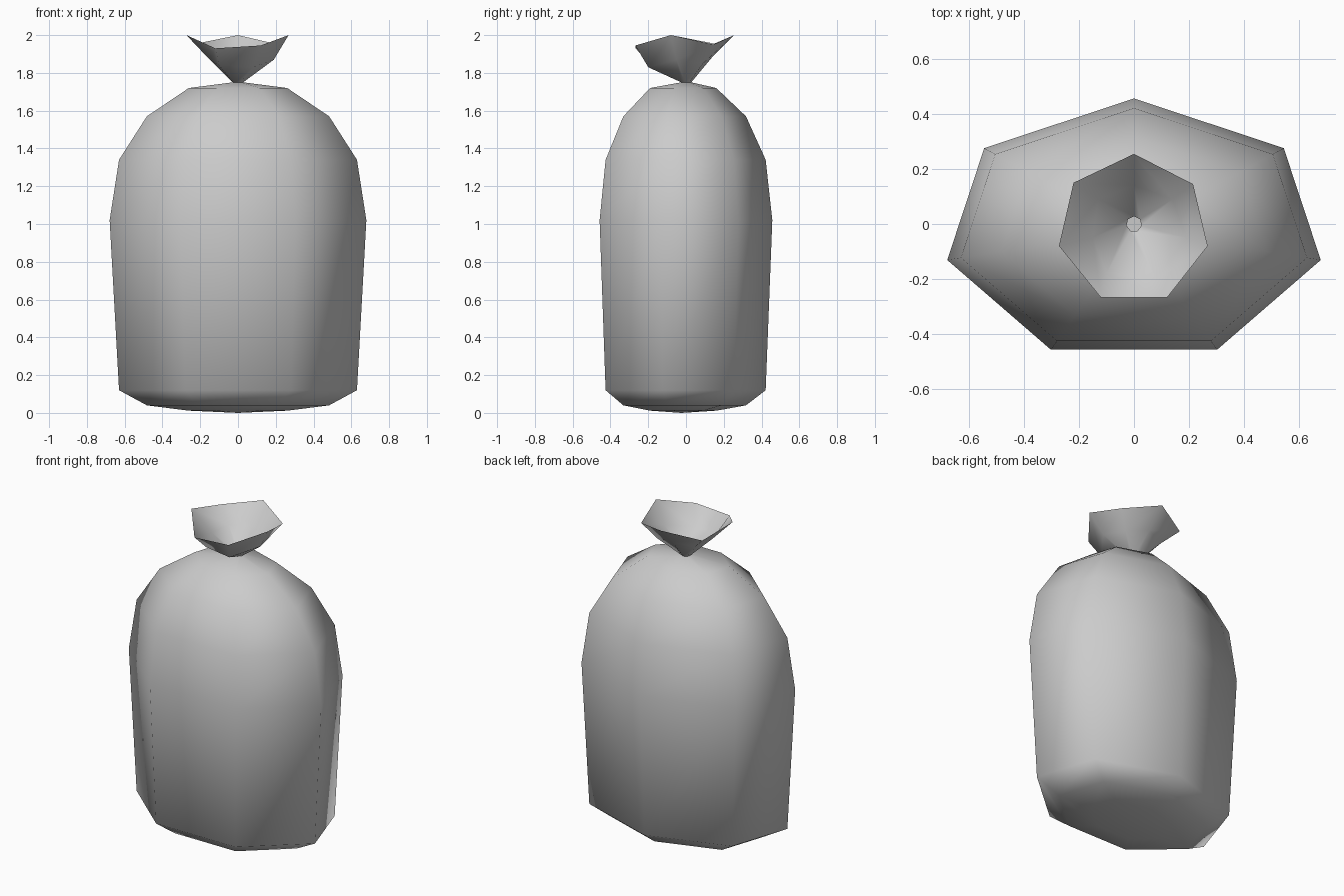
import bpy, bmesh, math

if "Cube" in bpy.data.objects:
    bpy.data.objects.remove(bpy.data.objects["Cube"], do_unlink=True)

SIDES = 7

grey = bpy.data.materials.new("sack_grey")
grey.use_nodes = True
colour = (0.6, 0.6, 0.6, 1)
grey.diffuse_color = colour
grey.node_tree.nodes["Principled BSDF"].inputs["Base Color"].default_value = colour


def ring(rx, ry, z, y_shift=0.0):
    """Seven-sided ring with one corner pointing to the back."""
    turns = [2 * math.pi * i / SIDES for i in range(SIDES)]
    return [(rx * math.sin(t), ry * math.cos(t) + y_shift, z) for t in turns]


def loft(name, rings, pole=None):
    """Skin a stack of rings, with an optional point closing the first one."""
    bm = bmesh.new()
    loops = [[bm.verts.new(p) for p in r] for r in rings]
    for low, high in zip(loops, loops[1:]):
        for i in range(SIDES):
            j = (i + 1) % SIDES
            bm.faces.new((low[j], low[i], high[i], high[j]))
    if pole:
        tip = bm.verts.new(pole)
        for i in range(SIDES):
            bm.faces.new((loops[0][i], loops[0][(i + 1) % SIDES], tip))
    for face in bm.faces:
        face.smooth = True
    mesh = bpy.data.meshes.new(name)
    bm.to_mesh(mesh)
    bm.free()
    mesh.materials.append(grey)
    obj = bpy.data.objects.new(name, mesh)
    bpy.context.collection.objects.link(obj)
    return obj


# Full sack: radius and height from the base up to the shoulders
profile = [(0.27, 0.012), (0.495, 0.04), (0.646, 0.12), (0.697, 1.02),
           (0.646, 1.34), (0.495, 1.57), (0.267, 1.72)]
body = [ring(r, r * 0.69, z, -0.024) for r, z in profile]
neck = ring(0.028, 0.028, 1.75)
loft("sack_body", body + [neck], pole=(0, -0.024, 0))

# Flared, crumpled opening above the tied neck
fold = [(0, 0.14, 1.885), (0.14, 0.09, 1.85), (0.19, -0.05, 1.87),
        (0.08, -0.2, 1.83), (-0.1, -0.18, 1.84), (-0.15, -0.05, 1.87),
        (-0.13, 0.09, 1.87)]
rim = [(0, 0.255, 2.0), (0.215, 0.145, 1.95), (0.268, -0.08, 2.0),
       (0.12, -0.268, 1.945), (-0.12, -0.268, 1.93), (-0.273, -0.08, 2.0),
       (-0.22, 0.15, 1.955)]
loft("sack_mouth", [neck, fold, rim])
